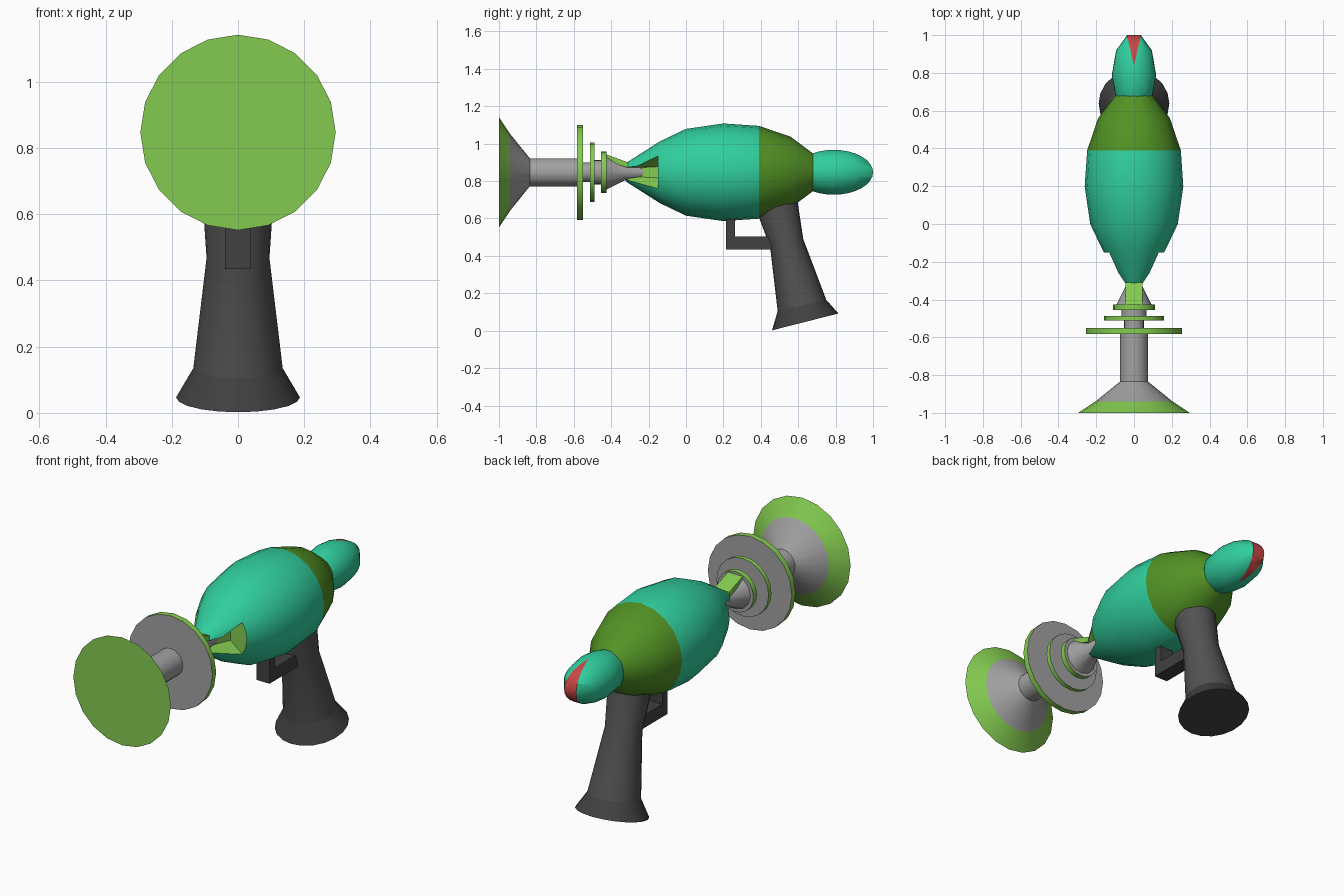
import bpy, bmesh, math
from mathutils import Vector

if "Cube" in bpy.data.objects:
    bpy.data.objects.remove(bpy.data.objects["Cube"])

AXIS_Z = 0.847


def mat(name, rgb):
    m = bpy.data.materials.new(name)
    m.diffuse_color = (*rgb, 1)
    m.use_nodes = True
    m.node_tree.nodes["Principled BSDF"].inputs["Base Color"].default_value = m.diffuse_color
    return m


teal = mat("teal", (0.03, 0.62, 0.34))
olive = mat("olive_green", (0.085, 0.29, 0.018))
lime = mat("lime", (0.23, 0.60, 0.08))
grey = mat("steel_grey", (0.36, 0.36, 0.36))
dark = mat("dark_grey", (0.085, 0.085, 0.085))
darker = mat("charcoal", (0.052, 0.052, 0.052))
red = mat("red", (0.58, 0.06, 0.06))


def finish(bm, name, mats, rule=None, smooth=35):
    bmesh.ops.remove_doubles(bm, verts=bm.verts[:], dist=1e-4)
    bmesh.ops.recalc_face_normals(bm, faces=bm.faces[:])
    bm.normal_update()
    if rule:
        for f in bm.faces:
            f.material_index = rule(f.calc_center_median(), f.normal)
    me = bpy.data.meshes.new(name)
    bm.to_mesh(me)
    bm.free()
    ob = bpy.data.objects.new(name, me)
    bpy.context.collection.objects.link(ob)
    for m in mats:
        me.materials.append(m)
    if smooth:
        shade(ob, smooth)
    return ob


def activate(ob):
    bpy.ops.object.select_all(action='DESELECT')
    ob.select_set(True)
    bpy.context.view_layer.objects.active = ob


def shade(ob, angle):
    activate(ob)
    bpy.ops.object.shade_smooth_by_angle(angle=math.radians(angle))


def skin(rings):
    """Closed skin over a list of point rings."""
    bm = bmesh.new()
    vs = [[bm.verts.new(p) for p in r] for r in rings]
    n = len(vs[0])
    for a, b in zip(vs, vs[1:]):
        for i in range(n):
            bm.faces.new((a[i], a[(i + 1) % n], b[(i + 1) % n], b[i]))
    bm.faces.new(vs[0])
    bm.faces.new(vs[-1])
    return bm


def ring(c, u, v, n):
    c, u, v = Vector(c), Vector(u), Vector(v)
    return [c + u * math.cos(2 * math.pi * i / n) + v * math.sin(2 * math.pi * i / n) for i in range(n)]


def lathe(profile, n=20):
    return skin([ring((0, y, AXIS_Z), (0, 0, r), (r, 0, 0), n) for y, r in profile])


def box(name, x, y0, y1, z0, z1, m):
    rings = [[(-x, y, z0), (x, y, z0), (x, y, z1), (-x, y, z1)] for y in (y0, y1)]
    return finish(skin(rings), name, [m], smooth=0)


# Bulbous body with a green rear band
body_mats = [teal, olive, lime]
body = finish(lathe([(-0.32, 0.05), (-0.14, 0.165), (0, 0.232), (0.2, 0.261),
                     (0.39, 0.248), (0.56, 0.19), (0.68, 0.1)]),
              "body", body_mats, lambda c, n: 1 if c.y > 0.39 else 0, smooth=0)

# Flared side channels cut into the nose, lined in lime
for s in (-1, 1):
    sections = [(-0.34, 0.0, 0.02, 0.1, 0.035), (-0.15, 0.06, 0.03, 0.2, 0.14)]
    rings = [[(s * xi, y, AXIS_Z - zi), (s * xo, y, AXIS_Z - zo),
              (s * xo, y, AXIS_Z + zo), (s * xi, y, AXIS_Z + zi)]
             for y, xi, zi, xo, zo in sections]
    cutter = finish(skin(rings), "channel_cutter", body_mats, lambda c, n: 2, smooth=0)
    mod = body.modifiers.new("channel", 'BOOLEAN')
    mod.operation = 'DIFFERENCE'
    mod.solver = 'EXACT'
    mod.object = cutter
    activate(body)
    bpy.ops.object.modifier_apply(modifier=mod.name)
    bpy.data.objects.remove(cutter)
shade(body, 30)

# Barrel with flared, lime-tipped muzzle
finish(lathe([(-1, 0.295), (-0.94, 0.205), (-0.835, 0.075), (-0.56, 0.075)]),
       "barrel", [lime, grey], lambda c, n: 0 if c.y < -0.94 else 1)
finish(lathe([(-0.57, 0.052), (-0.5, 0.052), (-0.5, 0.065), (-0.43, 0.065)]),
       "barrel_core", [grey])

# Rings: lime rims, grey flat faces
for name, y0, y1, r in (("large_ring", -0.583, -0.551, 0.254),
                        ("middle_ring", -0.512, -0.488, 0.158),
                        ("small_ring", -0.455, -0.425, 0.11)):
    finish(lathe([(y0, r), (y1, r)]), name, [lime, grey],
           lambda c, n: 1 if abs(n.y) > 0.9 else 0)

# Cone joining the rings to the nose, with a lime strip on top
finish(lathe([(-0.43, 0.095), (-0.33, 0.045), (-0.2, 0.035)], 12), "nose_cone", [grey])
strip = [[(x * 0.045, y, AXIS_Z + z + dz) for x, dz in ((-1, -0.03), (1, -0.03), (1, 0), (-1, 0))]
         for y, z in ((-0.43, 0.097), (-0.31, 0.053))]
finish(skin(strip), "nose_strip", [lime], smooth=0)

# Ellipsoid tail with a red wedge facing back
tail = []
for i in range(17):
    t = math.pi * i / 16
    k = max(math.sin(t), 1e-6)
    tail.append(ring((0, 0.79, AXIS_Z - 0.12 * math.cos(t)), (0.117 * k, 0, 0), (0, 0.221 * k, 0), 10))
bm = skin(tail)
bmesh.ops.remove_doubles(bm, verts=bm.verts[:], dist=1e-4)
for s in (-1, 1):
    bmesh.ops.bisect_plane(bm, geom=bm.verts[:] + bm.edges[:] + bm.faces[:],
                           plane_co=(0, 0.84, AXIS_Z), plane_no=(s * 0.16, -0.037, 0))
finish(bm, "tail", [teal, red],
       lambda c, n: 1 if c.y > 0.84 and abs(c.x) < (c.y - 0.84) * 0.037 / 0.16 else 0, smooth=45)


# Raked grip and its flared foot, from front and rear edge points
def grip_part(name, sections, m):
    rings = []
    for f, r, hx in sections:
        f, r = Vector((0, *f)), Vector((0, *r))
        rings.append(ring((f + r) / 2, (hx, 0, 0), (r - f) / 2, 20))
    finish(skin(rings), name, [m])


collar = ((0.49, 0.105), (0.75, 0.165), 0.135)
grip_part("grip", [collar, ((0.45, 0.445), (0.627, 0.49), 0.095),
                   ((0.385, 0.62), (0.595, 0.70), 0.108),
                   ((0.38, 0.68), (0.58, 0.76), 0.108)], dark)
grip_part("grip_foot", [((0.46, 0.002), (0.815, 0.092), 0.187), collar], darker)

# Trigger guard
box("guard_front", 0.04, 0.215, 0.262, 0.435, 0.63, darker)
box("guard_bottom", 0.04, 0.215, 0.48, 0.435, 0.505, darker)
